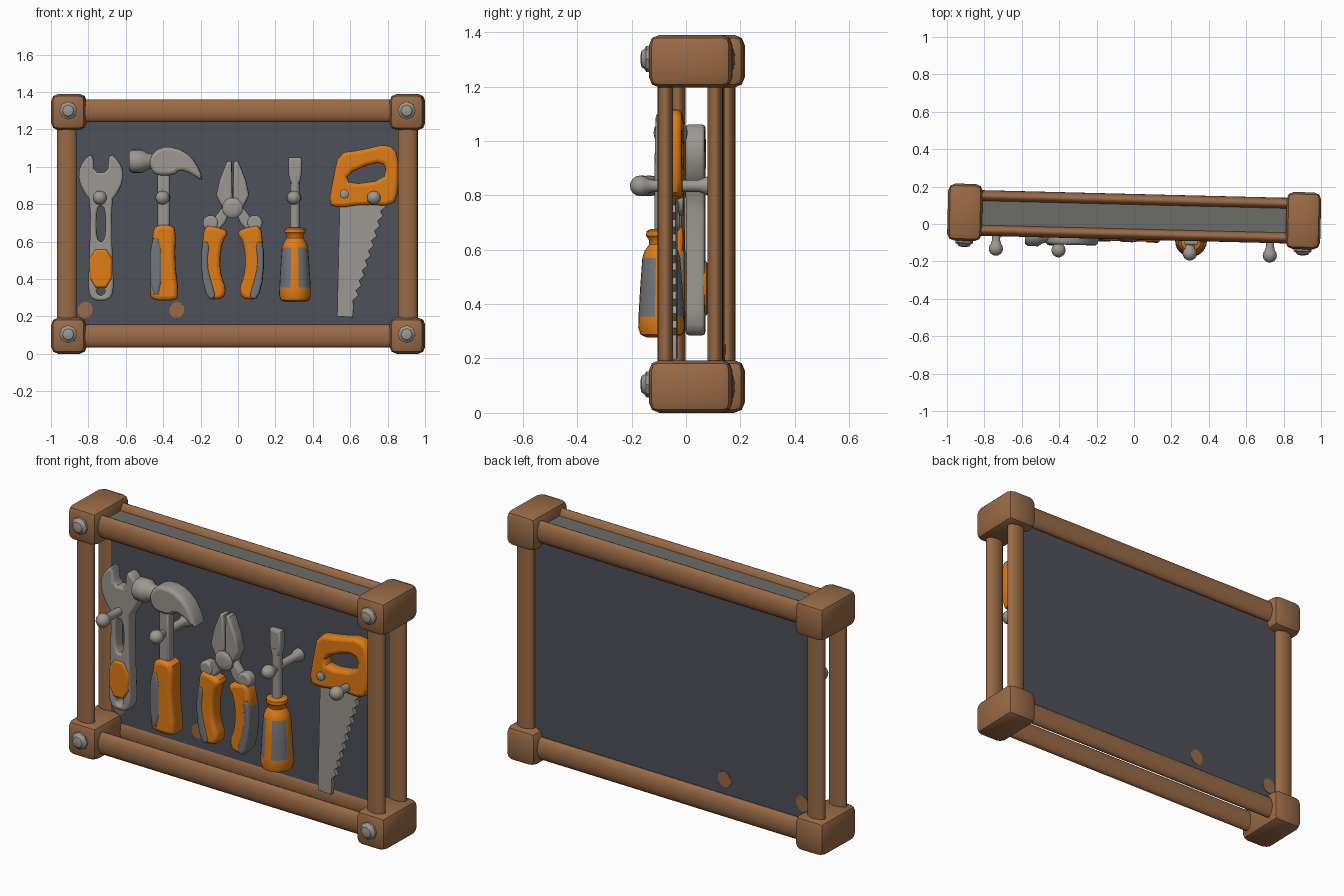
import bpy, bmesh, math
from mathutils import Matrix, Vector, Euler

if "Cube" in bpy.data.objects:
    bpy.data.objects.remove(bpy.data.objects["Cube"])

HALF_PI = math.pi / 2
TURN = Matrix.Rotation(math.radians(-1.43), 4, "Z")   # whole sign hangs slightly turned
FACE_FRONT = Matrix.Rotation(HALF_PI, 4, "X")         # outline plane to upright plane


def material(name, *rgb):
    mat = bpy.data.materials.new(name)
    mat.use_nodes = True
    color = (*rgb, 1)
    mat.diffuse_color = color
    mat.node_tree.nodes["Principled BSDF"].inputs["Base Color"].default_value = color
    return mat


wood = material("wood", .32, .145, .06)
steel = material("steel", .33, .31, .28)
orange = material("orange", .74, .2, .008)
grip_grey = material("grip_grey", .17, .18, .2)
slate = material("slate", .075, .083, .1)
cover_grey = material("cover_grey", .15, .15, .14)


def finish(name, mesh, mats, matrix, angle=40):
    for mat in mats:
        mesh.materials.append(mat)
    mesh.shade_smooth()
    mesh.set_sharp_from_angle(angle=math.radians(angle))
    ob = bpy.data.objects.new(name, mesh)
    bpy.context.scene.collection.objects.link(ob)
    ob.matrix_world = TURN @ matrix
    return ob


def box(name, center, size, mat, bevel=0):
    bm = bmesh.new()
    bmesh.ops.create_cube(bm, size=1, matrix=Matrix.Diagonal((*size, 1)))
    if bevel:
        bmesh.ops.bevel(bm, geom=bm.edges[:], offset=bevel, segments=2,
                        profile=.5, affect="EDGES")
    mesh = bpy.data.meshes.new(name)
    bm.to_mesh(mesh)
    bm.free()
    return finish(name, mesh, [mat], Matrix.Translation(center))


def lathe(name, profile, loc, mats, rot=(0, 0, 0), scale=(1, 1, 1), sides=20, rule=None):
    """Revolve (radius, height) pairs around the local z axis and cap both ends."""
    bm = bmesh.new()
    rings = [[bm.verts.new((r * math.cos(math.tau * j / sides),
                            r * math.sin(math.tau * j / sides), h))
              for j in range(sides)] for r, h in profile]
    for low, high in zip(rings, rings[1:]):
        for j in range(sides):
            k = (j + 1) % sides
            face = bm.faces.new((low[j], low[k], high[k], high[j]))
            if rule:
                face.material_index = rule(face.calc_center_median().z, j)
    bm.faces.new(rings[0])
    bm.faces.new(rings[-1])
    bmesh.ops.recalc_face_normals(bm, faces=bm.faces[:])
    mesh = bpy.data.meshes.new(name)
    bm.to_mesh(mesh)
    bm.free()
    return finish(name, mesh, mats, Matrix.LocRotScale(Vector(loc), Euler(rot), Vector(scale)))


def rounded(points, rounds=2):
    """Cut the corners of a closed outline."""
    for _ in range(rounds):
        result = []
        for a, b in zip(points, points[1:] + points[:1]):
            a, b = Vector(a), Vector(b)
            result += [a.lerp(b, .25), a.lerp(b, .75)]
        points = result
    return points


def circle(x, z, r, count=14):
    return [(x + r * math.cos(math.tau * i / count), z + r * math.sin(math.tau * i / count))
            for i in range(count)]


def rect(left, right, low, high):
    return [(left, low), (right, low), (right, high), (left, high)]


def slab(name, outlines, y, depth, mat, bevel=.012):
    """Extrude front outlines (the first is the edge, others are holes) with round edges."""
    curve = bpy.data.curves.new(name + "_outline", "CURVE")
    curve.dimensions, curve.fill_mode = "2D", "BOTH"
    curve.extrude = depth / 2 - bevel
    curve.bevel_depth, curve.offset, curve.bevel_resolution = bevel, -bevel, 2
    for points in outlines:
        spline = curve.splines.new("POLY")
        spline.points.add(len(points) - 1)
        for p, (x, z) in zip(spline.points, points):
            p.co = (x, z, 0, 1)
        spline.use_cyclic_u = True
    temp = bpy.data.objects.new(name + "_outline", curve)
    bpy.context.scene.collection.objects.link(temp)
    graph = bpy.context.evaluated_depsgraph_get()
    mesh = bpy.data.meshes.new_from_object(temp.evaluated_get(graph))
    bpy.data.objects.remove(temp)
    mesh.materials.clear()
    return finish(name, mesh, [mat], Matrix.Translation((0, y, 0)) @ FACE_FRONT)


# Frame: corner blocks with bolts
bolt = [(.048, 0), (.048, .012), (.036, .02), (.03, .03), (.012, .034)]
for x, side in ((-.905, "right"), (.905, "left")):
    for z, level in ((.097, "bottom"), (1.293, "top")):
        box(f"{level}_{side}_corner", (x, .04, z), (.185, .305, .193), wood, .038)
        lathe(f"{level}_{side}_bolt", bolt, (x, -.111, z + .008), [steel],
              rot=(HALF_PI, 0, 0), sides=8)

# Frame: flattened round bars, front and back
for y, place in ((-.053, "front"), (.13, "back")):
    for x, side in ((-.914, "right"), (.908, "left")):
        lathe(f"{place}_{side}_post", [(.052, .1), (.052, 1.3)], (x, y, 0), [wood],
              scale=(1, .55, 1))
    for z, level in ((.095, "bottom"), (1.3, "top")):
        lathe(f"{place}_{level}_rail", [(.061, -.87), (.061, .87)], (0, y, z), [wood],
              rot=(0, HALF_PI, 0), scale=(1, .5, 1))

# Back panel, top cover and the two worn spots
PANEL_Y = .115
box("back_panel", (0, PANEL_Y, .7), (1.8, .01, 1.24), slate)
box("top_cover", (0, .035, 1.325), (1.7, .18, .008), cover_grey)
for i, x in enumerate((-.82, -.33)):
    lathe(f"worn_spot_{i}", [(.045, -.008), (.045, .008)], (x, PANEL_Y, .235), [wood],
          rot=(HALF_PI, .3, 0), scale=(.9, 1, 1), sides=10)

# Pegs: tapered stem and ball end
ball = [(.038 * math.sin(math.pi * i / 8), .265 - .038 * math.cos(math.pi * i / 8))
        for i in range(2, 8)]
peg = [(.034, 0), (.034, .02), (.022, .05), (.022, .22)] + ball + [(.004, .303)]
for x, owner in ((-.735, "wrench"), (-.4, "hammer"), (.302, "screwdriver"), (.73, "saw")):
    lathe(f"{owner}_peg", peg, (x, PANEL_Y, .835), [steel], rot=(HALF_PI, 0, 0))

# Wrench: half outline mirrored, with a slot and a hanging hole
WX = -.733
half = [(.038, .97), (.04, 1.06), (.07, 1.06), (.115, 1), (.12, .93), (.09, .86), (.055, .82),
        (.062, .5), (.07, .34), (.045, .285)]
edge = [(WX + x, z) for x, z in half] + [(WX - x, z) for x, z in reversed(half)]
slab("wrench_body", [rounded(edge, 1), rounded(rect(WX - .025, WX + .025, .6, .79), 2),
                     circle(WX, .335, .022)], .017, .07, steel)
slab("wrench_grip", [rounded(rect(WX - .06, WX + .06, .355, .56), 1)], .017, .086, orange)

# Hammer
HY = -.07
claw = [(-.47, 1.05), (-.42, 1.105), (-.33, 1.105), (-.25, 1.06), (-.2, .98), (-.185, .92),
        (-.25, .965), (-.31, .985), (-.34, .955), (-.44, .955), (-.47, 1.0)]
slab("hammer_claw", [rounded(claw, 1)], HY, .1, steel, .018)
lathe("hammer_poll", [(.05, -.58), (.062, -.565), (.062, -.51), (.045, -.485), (.036, -.44)],
      (0, HY, 1.03), [steel], rot=(0, HALF_PI, 0))
slab("hammer_shaft", [rect(-.428, -.365, .64, .99)], HY, .055, steel)
grip = [(-.455, .665), (-.42, .69), (-.36, .69), (-.33, .665), (-.337, .5), (-.315, .32),
        (-.33, .285), (-.45, .285), (-.47, .32), (-.455, .5)]
slab("hammer_grip", [rounded(grip, 1)], HY, .1, orange, .022)
slab("hammer_grip_inlay", [rounded(rect(-.468, -.402, .31, .62), 1)], HY, .11, grip_grey, .018)

# Pliers: one half mirrored about the pivot
PX, PY = -.027, -.05
jaw = [(.006, 1.03), (.03, 1.03), (.07, .93), (.088, .85), (.06, .79), (.0, .77)]
arm = [(.0, .8), (.05, .79), (.12, .7), (.1, .64), (.04, .7)]
handle = [(.15, .69), (.09, .68), (.02, .655), (.055, .6), (.07, .5), (.06, .41), (.035, .35),
          (.05, .295), (.125, .29), (.16, .42), (.165, .56)]
inlay = [(.165, .6), (.12, .6), (.135, .48), (.11, .38), (.085, .3), (.135, .29), (.167, .42)]
for sign, side in ((-1, "right"), (1, "left")):
    def placed(points):
        return [(PX + sign * x, z) for x, z in points]
    slab(f"pliers_{side}_jaw", [placed(jaw)], PY, .065, steel)
    slab(f"pliers_{side}_arm", [placed(arm)], PY, .05, steel)
    slab(f"pliers_{side}_handle", [rounded(placed(handle), 1)], PY, .085, orange, .02)
    slab(f"pliers_{side}_inlay", [rounded(placed(inlay), 1)], PY, .095, grip_grey)
    slab(f"pliers_{side}_joint", [circle(PX + sign * .118, .7, .042)], PY, .06, steel)
lathe("pliers_pivot", [(.055, -.04), (.055, .036), (.042, .046), (.02, .048)],
      (PX, PY, .78), [steel], rot=(HALF_PI, 0, 0))

# Screwdriver: turned handle with grey side panels
SX, SY = .307, -.083
turned = [(.055, .278), (.077, .288), (.085, .315), (.084, .355), (.078, .46), (.07, .57),
          (.062, .595), (.044, .62), (.047, .64), (.056, .65), (.055, .668), (.04, .676)]
lathe("screwdriver_handle", turned, (SX, SY, 0), [orange, grip_grey], sides=24,
      rule=lambda z, j: int(.35 < z < .58 and j % 6 in (1, 2, 3, 4)))
lathe("screwdriver_shaft", [(.026, .66), (.026, .95)], (SX, SY, 0), [steel])
tip = [(.024, .91), (.035, .96), (.035, 1.05)]
slab("screwdriver_tip", [[(SX + x, z) for x, z in tip] +
                         [(SX - x, z) for x, z in reversed(tip)]], SY, .045, steel)

# Saw: open handle, screw and toothed blade
SAW_Y = -.03
outer = [(.54, 1.075), (.66, 1.09), (.8, 1.125), (.86, 1.07), (.86, .87), (.83, .79),
         (.67, .8), (.54, .78), (.485, .8), (.51, .94)]
hole = [(.58, .96), (.73, 1.025), (.795, 1.01), (.78, .93), (.6, .905)]
slab("saw_handle", [rounded(outer, 1), rounded(hole, 1)], SAW_Y, .07, orange, .02)
lathe("saw_screw", [(.024, 0), (.024, .012), (.014, .018)], (.57, SAW_Y - .033, .855),
      [steel], rot=(HALF_PI, 0, 0))
blade = [(.62, .25), (.615, .195), (.53, .2), (.545, .84), (.79, .84)]
TEETH = 10
for i in range(TEETH):
    t, t_next = i / TEETH, (i + 1) / TEETH
    blade.append((.795 - .165 * t, .79 - .53 * t))
    blade.append((.765 - .165 * t, .79 - .53 * (t * .5 + t_next * .5)))
slab("saw_blade", [blade], SAW_Y, .024, steel, .003)
